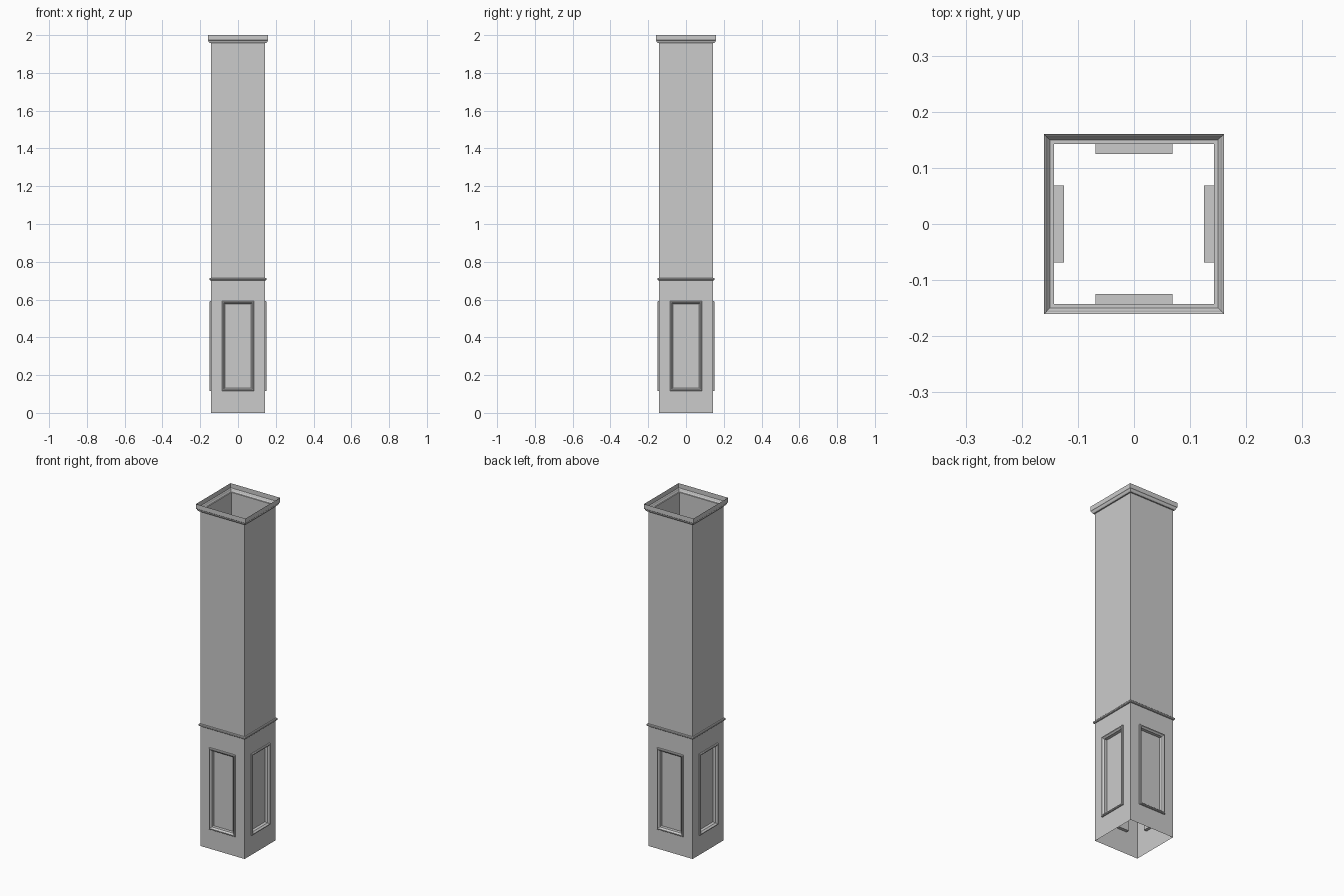
import bpy
from mathutils import Vector

cube = bpy.data.objects.get("Cube")
if cube:
    bpy.data.objects.remove(cube, do_unlink=True)

grey = bpy.data.materials.new("plain grey")
grey.use_nodes = True
grey.diffuse_color = (0.6, 0.6, 0.6, 1)
grey.node_tree.nodes["Principled BSDF"].inputs["Base Color"].default_value = (0.6, 0.6, 0.6, 1)

WALL = 0.143      # half width of the shaft
TOP = 1.957       # where the crown begins
UP = Vector((0, 0, 1))
SIDES = {"front": Vector((0, -1, 0)), "left": Vector((1, 0, 0)),
         "back": Vector((0, 1, 0)), "right": Vector((-1, 0, 0))}


def bridge(name, loops, cap=False):
    """Join successive four-point loops into a sheet."""
    verts = [p for loop in loops for p in loop]
    faces = []
    for a in range(0, len(verts) - 4, 4):
        for k in range(4):
            n = (k + 1) % 4
            faces.append((a + k, a + n, a + 4 + n, a + 4 + k))
    if cap:
        faces.append(tuple(range(len(verts) - 4, len(verts))))
    mesh = bpy.data.meshes.new(name)
    mesh.from_pydata(verts, [], faces)
    mesh.materials.append(grey)
    obj = bpy.data.objects.new(name, mesh)
    bpy.context.collection.objects.link(obj)
    return obj


def upright(normal, half, low, high, depth):
    """Rectangle on one side of the shaft, at a distance from its axis."""
    across = UP.cross(normal)
    corners = ((-half, low), (half, low), (half, high), (-half, high))
    return [normal * depth + across * u + UP * z for u, z in corners]


def moulding(name, profile):
    """Sweep a (half width, height) profile around the square shaft."""
    bridge(name, [[(-r, -r, z), (r, -r, z), (r, r, z), (-r, r, z)] for r, z in profile])


# Frame section: (inset from outer edge, distance from axis)
SECTION = [(0, WALL), (0, 0.148), (0.003, 0.152), (0.008, 0.152),
           (0.012, 0.147), (0.016, WALL), (0.016, 0.125)]


def panel_loop(normal, inset, depth):
    return upright(normal, 0.085 - inset, 0.115 + inset, 0.592 - inset, depth)


for side, normal in SIDES.items():
    # Wall with an opening for the recessed panel
    bridge(side + "_wall", [upright(normal, WALL, 0, TOP, WALL),
                            panel_loop(normal, 0.016, WALL)])
    # Raised frame and sunken panel
    bridge(side + "_panel", [panel_loop(normal, i, d) for i, d in SECTION], cap=True)

# Thin band above the panels
moulding("band", [(WALL, 0.702), (0.148, 0.702), (0.151, 0.705),
                  (0.151, 0.712), (0.148, 0.715), (WALL, 0.715)])

# Open crown at the top
moulding("crown", [(WALL, TOP), (0.15, TOP), (0.154, 0.962 + 1),
                   (0.157, 1.97), (0.16, 1.973), (0.16, 2)])
